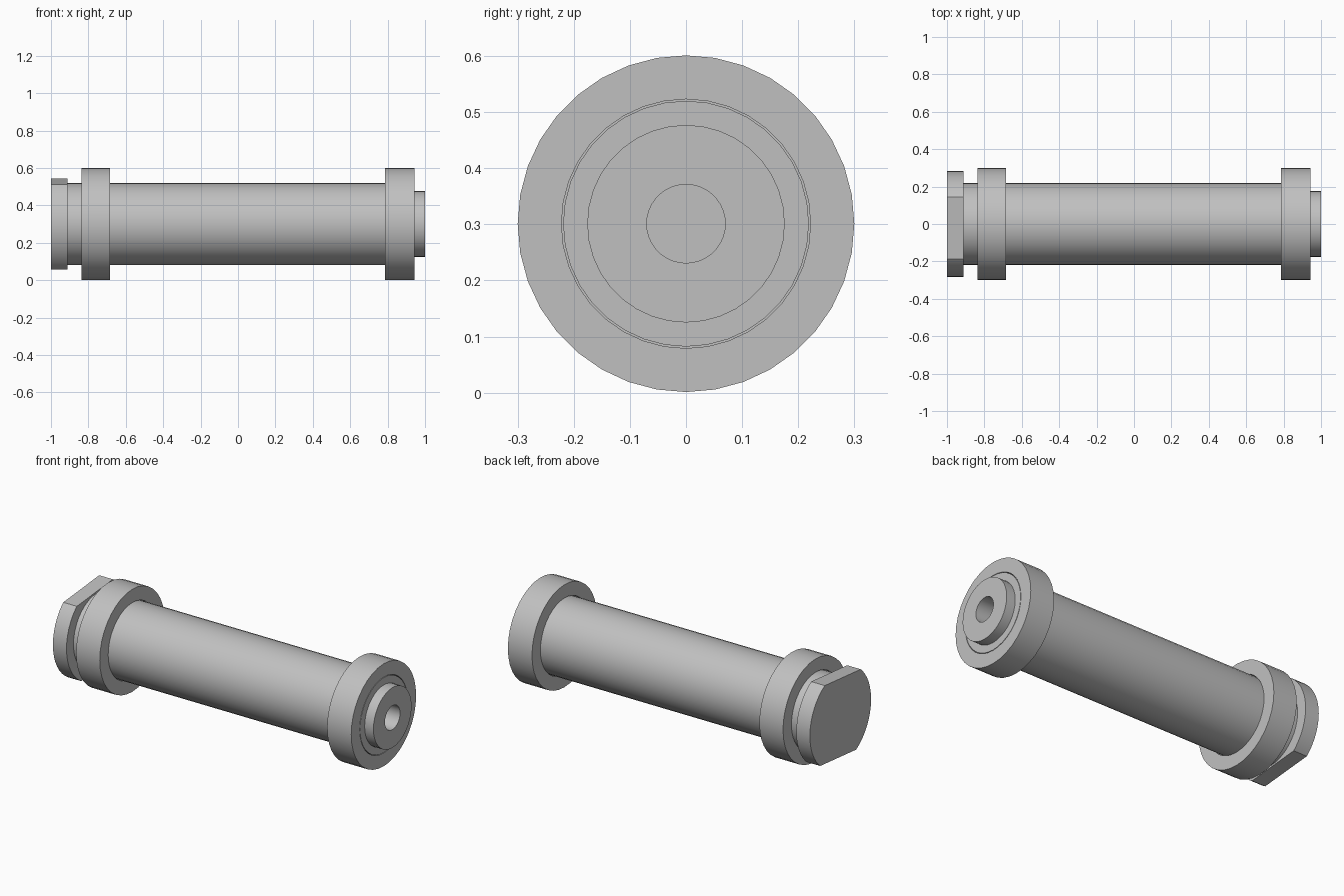
import bpy
import bmesh
import math
from mathutils import Vector

cube = bpy.data.objects.get("Cube")
if cube:
    bpy.data.objects.remove(cube)

AXIS_Z = 0.301

steel = bpy.data.materials.new("grey steel")
steel.use_nodes = True
GREY = (0.53, 0.53, 0.53, 1)
steel.diffuse_color = GREY
steel.node_tree.nodes["Principled BSDF"].inputs["Base Color"].default_value = GREY


def lathe(name, profile, segments=36, closed=False, flats=()):
    """Revolve (x, radius) points about the x axis, then cut optional flats."""
    bm = bmesh.new()
    verts = [bm.verts.new((x, 0, r)) for x, r in profile]
    ends = verts[1:] + (verts[:1] if closed else [])
    edges = [bm.edges.new(pair) for pair in zip(verts, ends)]
    bmesh.ops.spin(bm, geom=verts + edges, cent=(0, 0, 0), axis=(1, 0, 0),
                   angle=math.tau, steps=segments)
    bmesh.ops.remove_doubles(bm, verts=bm.verts[:], dist=0.0001)
    for normal, distance in flats:
        cut = bmesh.ops.bisect_plane(
            bm, geom=bm.verts[:] + bm.edges[:] + bm.faces[:],
            plane_co=normal * distance, plane_no=normal, clear_outer=True)
        rim = [e for e in cut["geom_cut"] if isinstance(e, bmesh.types.BMEdge)]
        bmesh.ops.contextual_create(bm, geom=rim)
    bmesh.ops.recalc_face_normals(bm, faces=bm.faces[:])
    mesh = bpy.data.meshes.new(name)
    bm.to_mesh(mesh)
    bm.free()
    mesh.materials.append(steel)
    obj = bpy.data.objects.new(name, mesh)
    obj.location.z = AXIS_Z
    bpy.context.collection.objects.link(obj)
    bpy.ops.object.select_all(action="DESELECT")
    obj.select_set(True)
    bpy.context.view_layer.objects.active = obj
    bpy.ops.object.shade_smooth_by_angle(angle=math.radians(25))
    return obj


# Shaft with a stepped tip and a bore in its end
lathe("pin_shaft", [(-0.95, 0), (-0.95, 0.219), (0.943, 0.219), (0.943, 0.176),
                    (1, 0.176), (1, 0.07), (0.4, 0.07), (0.4, 0)])

# Head disc with two opposite, slightly tilted flats
tilt = math.radians(5.4)
up = Vector((0, -math.sin(tilt), math.cos(tilt)))
lathe("pin_head", [(-1, 0), (-1, 0.283), (-0.912, 0.283), (-0.912, 0)],
      segments=48, flats=[(up, 0.228), (-up, 0.228)])

# Collars around the shaft
for name, x0, x1 in (("head_collar", -0.838, -0.685), ("tip_collar", 0.787, 0.943)):
    lathe(name, [(x0, 0.222), (x0, 0.3), (x1, 0.3), (x1, 0.222)], closed=True)
